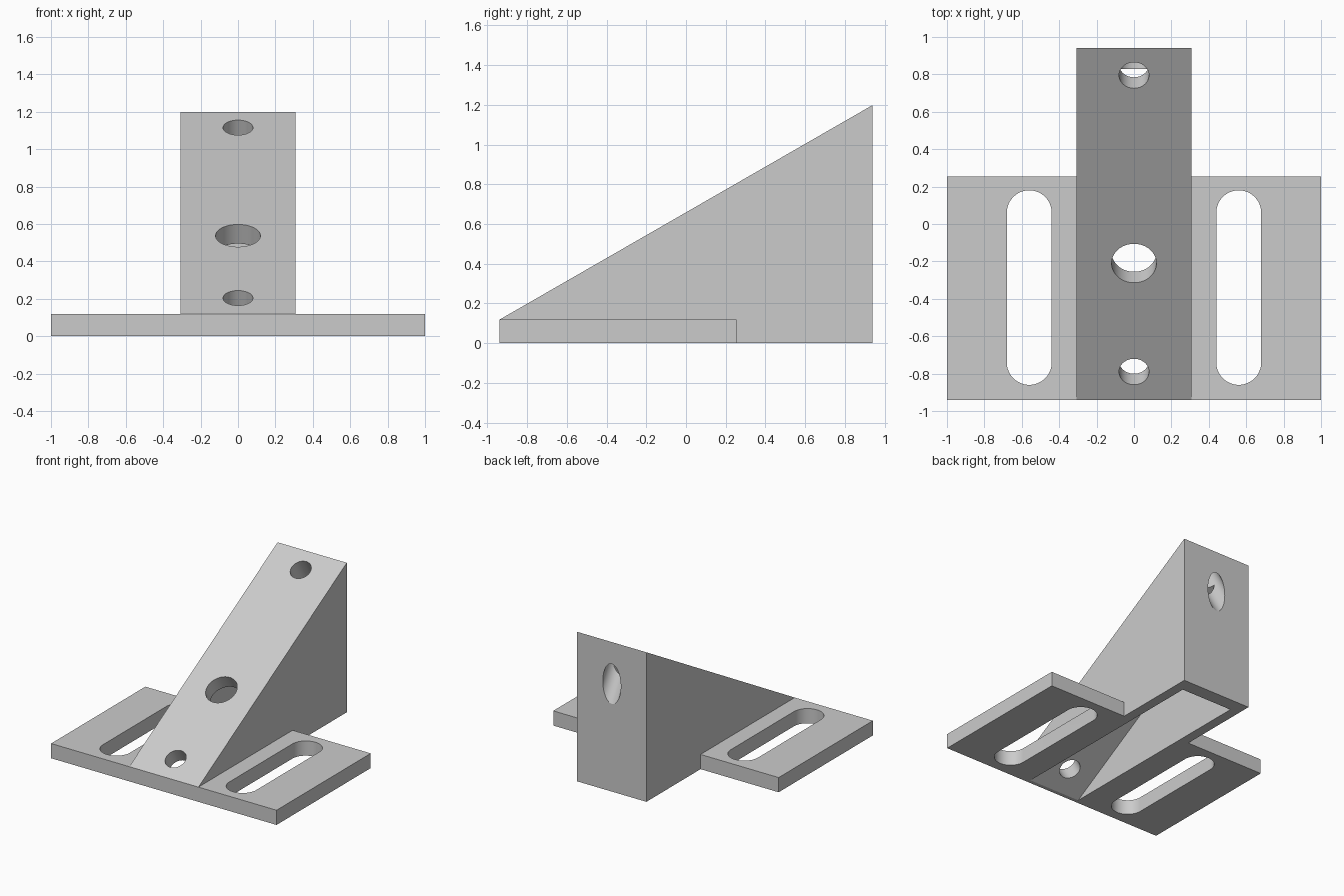
import bpy, bmesh
from math import radians, tan, cos, sin, pi
from mathutils import Vector

cube = bpy.data.objects.get("Cube")
if cube:
    bpy.data.objects.remove(cube, do_unlink=True)

FRONT, BACK = -0.94, 0.94
PLATE = 0.118                  # base, ramp and back wall thickness
HALF_W, HALF_CAVITY = 0.307, 0.228
TILT = radians(29.9)

grey = bpy.data.materials.new("light grey")
grey.use_nodes = True
grey.diffuse_color = (0.6, 0.6, 0.6, 1)
grey.node_tree.nodes["Principled BSDF"].inputs["Base Color"].default_value = (0.6, 0.6, 0.6, 1)


def prism(name, loop, offset):
    """Extrude a closed loop of 3D points along an offset."""
    bm = bmesh.new()
    face = bm.faces.new([bm.verts.new(p) for p in loop])
    new = bmesh.ops.extrude_face_region(bm, geom=[face])["geom"]
    bmesh.ops.translate(bm, vec=offset,
                        verts=[v for v in new if isinstance(v, bmesh.types.BMVert)])
    bmesh.ops.recalc_face_normals(bm, faces=bm.faces)
    mesh = bpy.data.meshes.new(name)
    bm.to_mesh(mesh)
    bm.free()
    mesh.materials.append(grey)
    obj = bpy.data.objects.new(name, mesh)
    bpy.context.collection.objects.link(obj)
    return obj


def side_prism(name, profile, half):
    return prism(name, [(-half, y, z) for y, z in profile], (2 * half, 0, 0))


def combine(target, tool, operation):
    """Apply a boolean and discard the tool."""
    tool.hide_render = True
    bpy.context.view_layer.objects.active = target
    mod = target.modifiers.new("cut", "BOOLEAN")
    mod.operation, mod.solver, mod.object = operation, "EXACT", tool
    bpy.ops.object.modifier_apply(modifier=mod.name)
    bpy.data.objects.remove(tool, do_unlink=True)


def ramp_z(y):
    return PLATE + (y - FRONT) * tan(TILT)


# Base plate joined to the wedge
bracket = side_prism("angled_bracket",
                     [(FRONT, 0), (0.254, 0), (0.254, PLATE), (FRONT, PLATE)], 1)
wedge = side_prism("wedge",
                   [(FRONT, 0), (BACK, 0), (BACK, ramp_z(BACK)), (FRONT, PLATE)], HALF_W)
combine(bracket, wedge, "UNION")

# Hollow underside, leaving a ramp, a back wall and two side walls
drop = PLATE / cos(TILT)
inner = BACK - 0.112
toe = FRONT + (drop - PLATE - 0.1) / tan(TILT)
cavity = side_prism("cavity", [(toe, -0.1), (inner, -0.1), (inner, ramp_z(inner) - drop)],
                    HALF_CAVITY)
combine(bracket, cavity, "DIFFERENCE")

# Holes square to the ramp; the top one runs out through the back wall
axis = Vector((0, sin(TILT), -cos(TILT)))
slope = Vector((0, cos(TILT), sin(TILT)))
for y, radius in ((-0.79, 0.08), (-0.21, 0.12), (0.795, 0.08)):
    start = Vector((0, y, ramp_z(y))) - axis * 0.2
    ring = [start + Vector((radius * cos(a), 0, 0)) + slope * radius * sin(a)
            for a in (2 * pi * i / 64 for i in range(64))]
    combine(bracket, prism("hole", ring, axis * 1.1), "DIFFERENCE")

# Rounded slot in each flange
for x in (-0.56, 0.56):
    ring = []
    for centre, first in ((0.06, 0), (-0.74, pi)):
        for i in range(33):
            a = first + pi * i / 32
            ring.append((x + 0.12 * cos(a), centre + 0.12 * sin(a), -0.1))
    combine(bracket, prism("slot", ring, (0, 0, 0.4)), "DIFFERENCE")

bpy.ops.object.select_all(action="DESELECT")
bracket.select_set(True)
bpy.context.view_layer.objects.active = bracket
bpy.ops.object.shade_smooth_by_angle(angle=radians(20))
